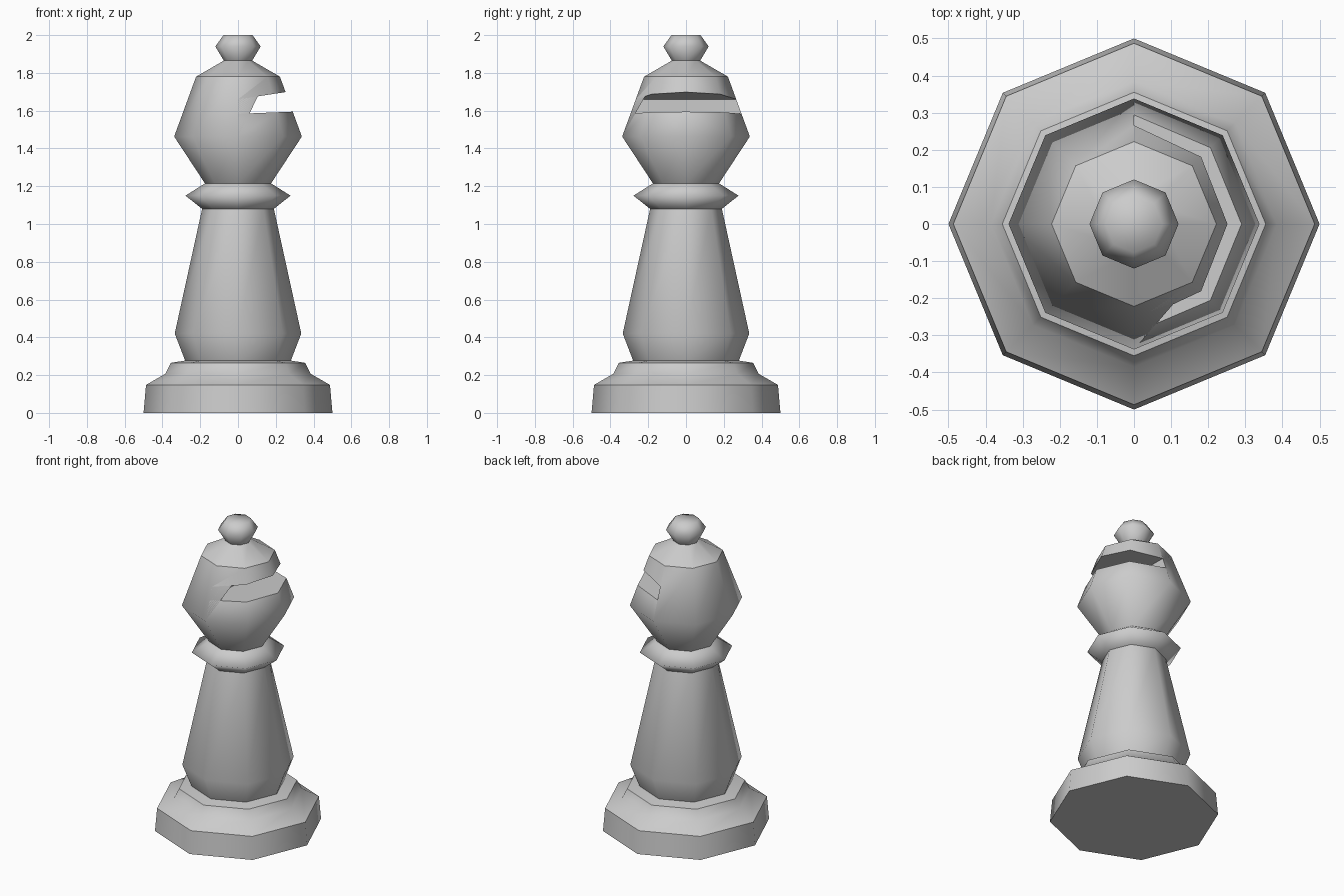
import bpy, bmesh
from math import cos, sin, pi

if "Cube" in bpy.data.objects:
    bpy.data.objects.remove(bpy.data.objects["Cube"])

SIDES = 8

# Turned profile: radius, height, crisp ring?
PROFILE = [
    # stepped base
    (0.50, 0.0, True), (0.487, 0.148, True), (0.385, 0.207, False), (0.355, 0.265, True),
    # tapered body
    (0.28, 0.277, True), (0.335, 0.42, False), (0.19, 1.08, True),
    # collar
    (0.278, 1.15, False), (0.175, 1.215, True),
    # head
    (0.338, 1.463, False), (0.222, 1.78, True), (0.075, 1.865, True),
    # finial
    (0.12, 1.94, False), (0.077, 2.0, False),
]


def link_mesh(name, bm):
    bmesh.ops.recalc_face_normals(bm, faces=bm.faces)
    mesh = bpy.data.meshes.new(name)
    bm.to_mesh(mesh)
    bm.free()
    obj = bpy.data.objects.new(name, mesh)
    bpy.context.collection.objects.link(obj)
    return obj


def lathe(name, profile):
    bm = bmesh.new()
    rings = [[bm.verts.new((r * cos(2 * pi * i / SIDES), r * sin(2 * pi * i / SIDES), z))
              for i in range(SIDES)] for r, z, _ in profile]
    for low, high in zip(rings, rings[1:]):
        for i in range(SIDES):
            j = (i + 1) % SIDES
            bm.faces.new((low[i], low[j], high[j], high[i]))
    bm.faces.new(rings[0][::-1])
    bm.faces.new(rings[-1])
    for f in bm.faces:
        f.smooth = True
    for ring, (_, _, crisp) in zip(rings, profile):
        if crisp:
            for i in range(SIDES):
                bm.edges.get((ring[i], ring[(i + 1) % SIDES])).smooth = False
    return link_mesh(name, bm)


def prism(name, outline, depth):
    # extrude an x-z outline along y
    bm = bmesh.new()
    face = bm.faces.new([bm.verts.new((x, -depth, z)) for x, z in outline])
    ext = bmesh.ops.extrude_face_region(bm, geom=[face])
    verts = [v for v in ext["geom"] if isinstance(v, bmesh.types.BMVert)]
    bmesh.ops.translate(bm, verts=verts, vec=(0, 2 * depth, 0))
    return link_mesh(name, bm)


# Turned chess piece
piece = lathe("turned_piece", PROFILE)

# Slanted slot through the right half of the head
slot = prism("slot_cutter", [(0, 1.583), (0.5, 1.603), (0.5, 1.736), (0, 1.66)], 0.6)
slot.hide_render = True
cut = piece.modifiers.new("head_slot", 'BOOLEAN')
cut.operation = 'DIFFERENCE'
cut.solver = 'EXACT'
cut.object = slot
bpy.context.view_layer.objects.active = piece
bpy.ops.object.modifier_apply(modifier=cut.name)
bpy.data.objects.remove(slot)
